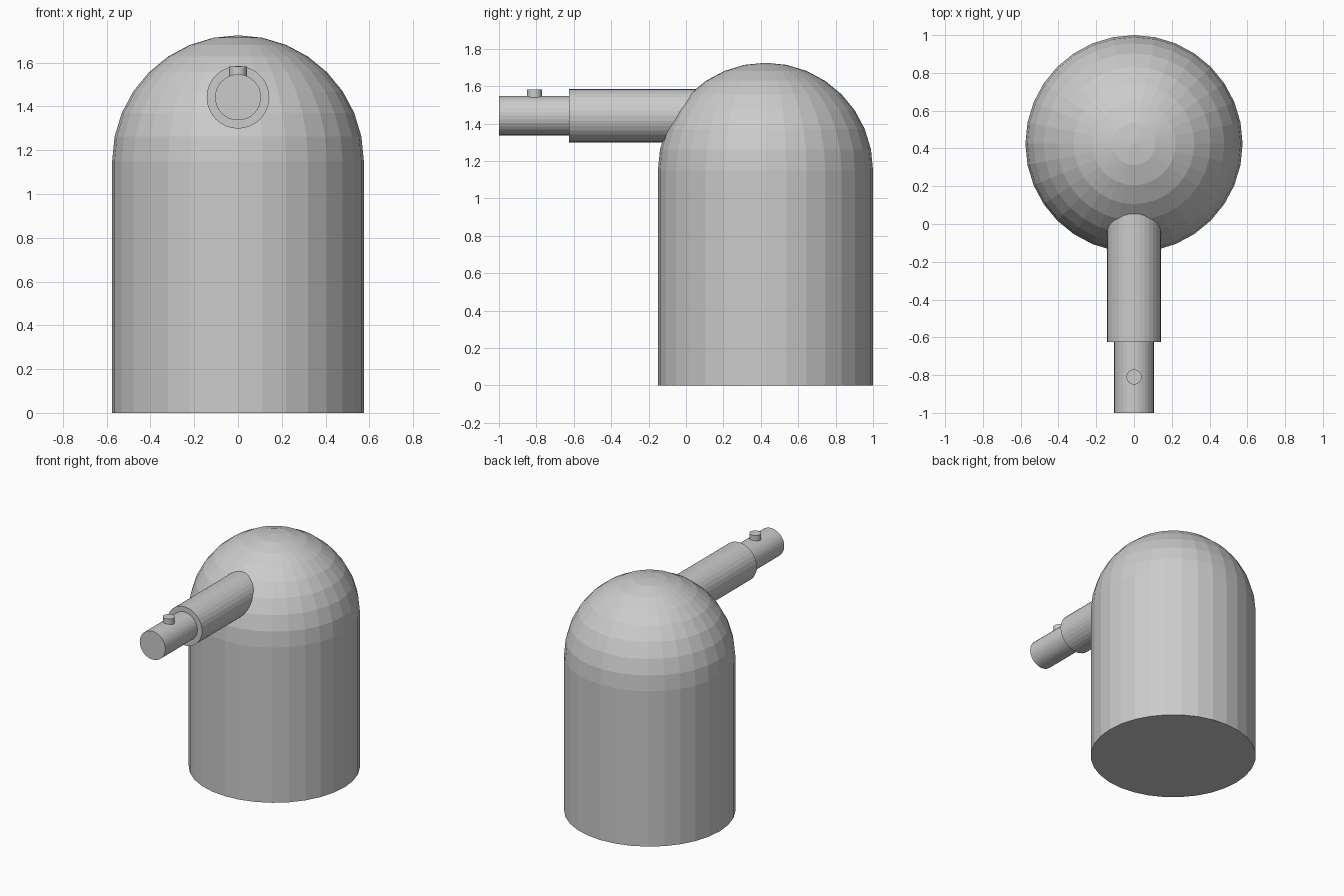
import bpy, bmesh
from math import pi
from mathutils import Matrix, Vector

if "Cube" in bpy.data.objects:
    bpy.data.objects.remove(bpy.data.objects["Cube"])

SIDES = 32
BODY_R, BODY_Y, DOME_Z = 0.575, 0.425, 1.15
ARM_Z = 1.442


def finish(name, bm):
    bmesh.ops.recalc_face_normals(bm, faces=bm.faces[:])
    mesh = bpy.data.meshes.new(name)
    bm.to_mesh(mesh)
    bm.free()
    obj = bpy.data.objects.new(name, mesh)
    bpy.context.collection.objects.link(obj)
    return obj


def rod(name, start, end, radius):
    """Closed cylinder between two points."""
    a, b = Vector(start), Vector(end)
    turn = (b - a).to_track_quat('Z', 'Y').to_matrix().to_4x4()
    bm = bmesh.new()
    bmesh.ops.create_cone(bm, cap_ends=True, segments=SIDES, radius1=radius,
                          radius2=radius, depth=(b - a).length,
                          matrix=Matrix.Translation((a + b) / 2) @ turn)
    return finish(name, bm)


# Domed body: upper half of a sphere, its rim pulled down to the floor and capped
bm = bmesh.new()
bmesh.ops.create_uvsphere(bm, u_segments=SIDES, v_segments=16, radius=BODY_R)
bmesh.ops.delete(bm, geom=[v for v in bm.verts if v.co.z < -0.001], context='VERTS')
bmesh.ops.translate(bm, verts=bm.verts[:], vec=(0, BODY_Y, DOME_Z))
rim = [e for e in bm.edges if e.is_boundary]
ext = bmesh.ops.extrude_edge_only(bm, edges=rim)["geom"]
for v in (g for g in ext if isinstance(g, bmesh.types.BMVert)):
    v.co.z = 0
bmesh.ops.contextual_create(bm, geom=[g for g in ext if isinstance(g, bmesh.types.BMEdge)])
finish("domed_body", bm)

# Stepped arm coming out of the front of the dome
rod("arm_sleeve", (0, 0.2, ARM_Z), (0, -0.625, ARM_Z), 0.143)
rod("arm_tip", (0, -0.6, ARM_Z), (0, -1.0, ARM_Z), 0.105)

# Small sight peg on the tip
rod("tip_peg", (0, -0.81, ARM_Z + 0.05), (0, -0.81, 1.583), 0.04)
